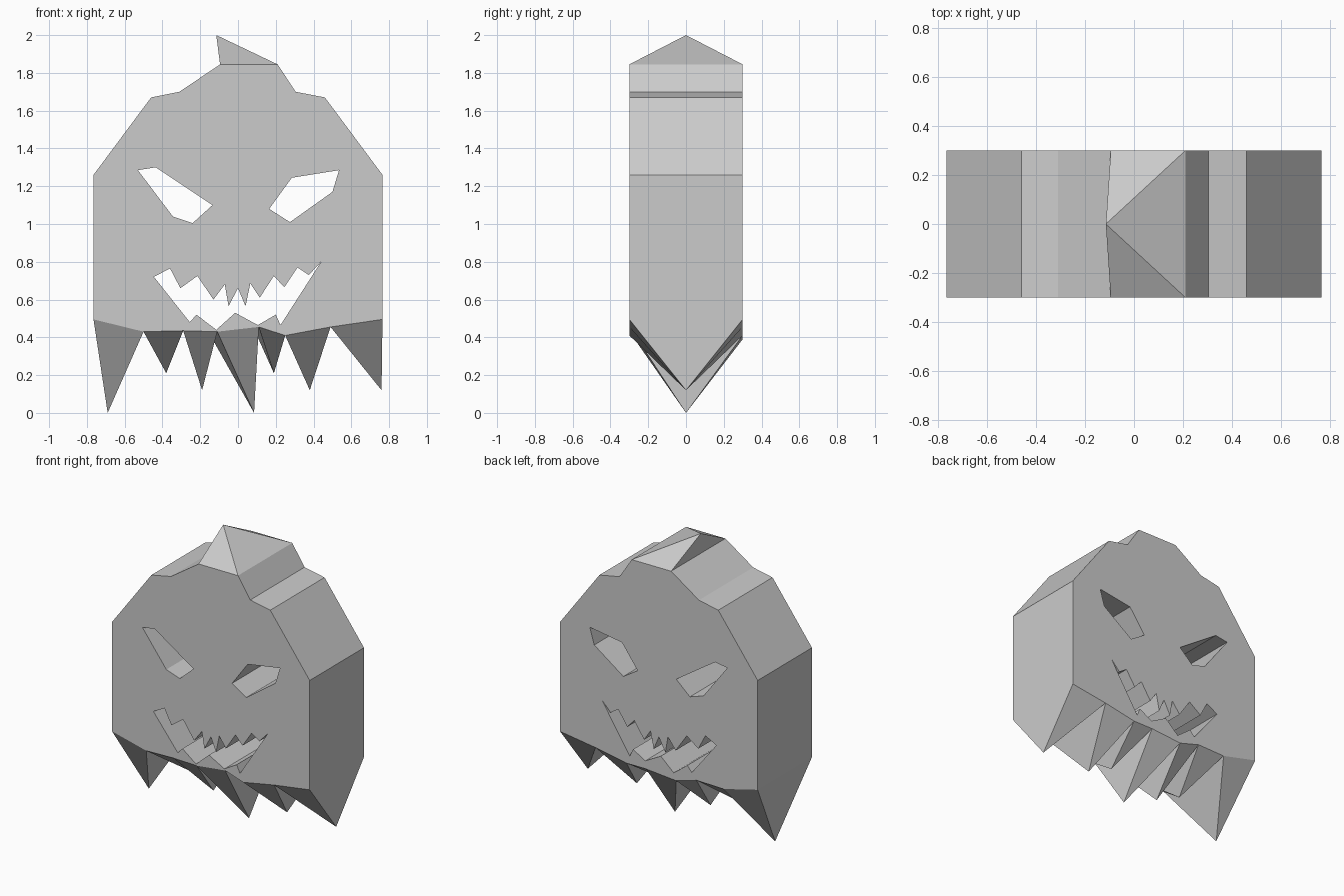
import bpy, bmesh
from mathutils import Vector

if "Cube" in bpy.data.objects:
    bpy.data.objects.remove(bpy.data.objects["Cube"])

HALF = 0.30  # half thickness of the slab

# upper outline, clockwise from lower left, in (x, z)
upper = [(-.765, .495), (-.765, 1.26), (-.46, 1.67), (-.31, 1.70), (-.095, 1.845),
         (.21, 1.845), (.305, 1.70), (.46, 1.67), (.765, 1.26), (.765, .495)]
# hem points between spikes, right to left
hem = [(.49, .455), (.25, .41), (.11, .455), (-.11, .43), (-.29, .435), (-.50, .43)]
outline = upper + hem
# rear hem points that differ from the front
rear = {12: (.10, .41), 13: (-.135, .39)}
# spike tips on the centre plane, keyed by outline edge
tips = {4: (-.115, 2.0), 9: (.76, .12), 10: (.38, .12), 11: (.19, .21),
        12: (.085, 0), 13: (-.19, .12), 14: (-.38, .21), 15: (-.69, 0)}

left_eye = [(-.53, 1.285), (-.435, 1.30), (-.135, 1.10), (-.24, 1.005), (-.345, 1.04)]
right_eye = [(.285, 1.245), (.535, 1.285), (.50, 1.17), (.275, 1.01), (.165, 1.08)]
mouth = [(-.445, .72), (-.36, .765), (-.305, .66), (-.215, .725), (-.13, .60),
         (-.07, .68), (-.05, .565), (0, .66), (.04, .565), (.065, .685),
         (.115, .61), (.19, .725), (.245, .665), (.315, .77), (.375, .73),
         (.44, .80), (.225, .465), (.20, .52), (.105, .465), (-.015, .53),
         (-.115, .44), (-.22, .52), (-.255, .48)]

bm = bmesh.new()


def ring(points, y):
    verts = [bm.verts.new((x, y, z)) for x, z in points]
    edges = [bm.edges.new((verts[i - 1], verts[i])) for i in range(len(verts))]
    return verts, edges


# front and back faces with eye and mouth openings
back_outline = [rear.get(i, p) for i, p in enumerate(outline)]
sides = []
for y, border in ((-HALF, outline), (HALF, back_outline)):
    loops = [ring(p, y) for p in (border, left_eye, right_eye, mouth)]
    edges = [e for _, es in loops for e in es]
    bmesh.ops.triangle_fill(bm, edges=edges, use_beauty=True,
                            normal=Vector((0, 1 if y > 0 else -1, 0)))
    sides.append([vs for vs, _ in loops])

# walls between front and back, pyramids where a spike grows
for k, (front, back) in enumerate(zip(*sides)):
    n = len(front)
    for i in range(n):
        j = (i + 1) % n
        quad = [front[i], front[j], back[j], back[i]]
        if k == 0 and i in tips:
            x, z = tips[i]
            tip = bm.verts.new((x, 0, z))
            for a in range(4):
                corner = (quad[a], quad[(a + 1) % 4], tip)
                bm.faces.new(corner)
        else:
            bm.faces.new(quad)

bmesh.ops.recalc_face_normals(bm, faces=bm.faces)
mesh = bpy.data.meshes.new("carved_head")
bm.to_mesh(mesh)
bm.free()
obj = bpy.data.objects.new("carved_head", mesh)
bpy.context.collection.objects.link(obj)
